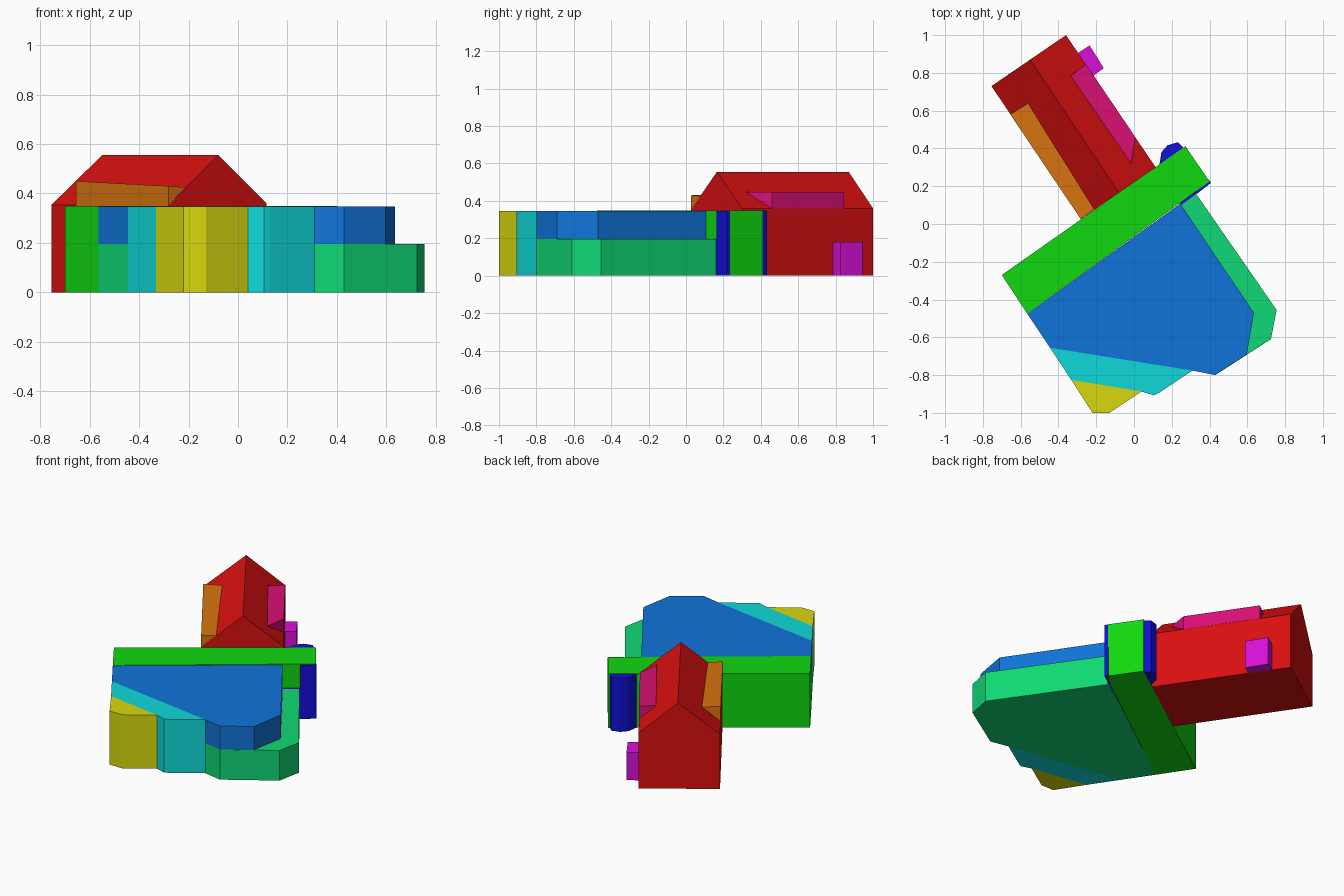
import bpy
import bmesh

if "Cube" in bpy.data.objects:
    bpy.data.objects.remove(bpy.data.objects["Cube"])


def material(name, r, g, b):
    m = bpy.data.materials.new(name)
    m.diffuse_color = (r, g, b, 1)
    m.use_nodes = True
    m.node_tree.nodes["Principled BSDF"].inputs["Base Color"].default_value = m.diffuse_color
    return m


HI, MID, LO = 0.69, 0.175, 0.005
RED = material("red", HI, LO, LO)
ORANGE = material("orange", HI, MID, LO)
YELLOW = material("yellow", HI, HI, LO)
GREEN = material("green", LO, HI, LO)
SEA_GREEN = material("sea green", LO, HI, MID)
CYAN = material("cyan", LO, HI, HI)
BLUE = material("blue", LO, MID, HI)
NAVY = material("deep blue", LO, LO, HI)
VIOLET = material("violet", HI, LO, HI)
PINK = material("pink", HI, LO, MID)


def finish(name, bm, mat):
    bmesh.ops.recalc_face_normals(bm, faces=bm.faces)
    mesh = bpy.data.meshes.new(name)
    bm.to_mesh(mesh)
    bm.free()
    mesh.materials.append(mat)
    obj = bpy.data.objects.new(name, mesh)
    bpy.context.collection.objects.link(obj)
    return obj


def prism(name, outline, z0, z1, mat):
    """Extrude a flat outline from z0 up to z1."""
    bm = bmesh.new()
    face = bm.faces.new([bm.verts.new((x, y, z0)) for x, y in outline])
    top = bmesh.ops.extrude_face_region(bm, geom=[face])["geom"]
    verts = [v for v in top if isinstance(v, bmesh.types.BMVert)]
    bmesh.ops.translate(bm, verts=verts, vec=(0, 0, z1 - z0))
    return finish(name, bm, mat)


def hull(name, points, mat):
    """Convex solid around a few corner points."""
    bm = bmesh.new()
    for p in points:
        bm.verts.new(p)
    bmesh.ops.convex_hull(bm, input=bm.verts)
    bmesh.ops.dissolve_limit(bm, angle_limit=0.02, verts=bm.verts, edges=bm.edges)
    return finish(name, bm, mat)


TOP, STEP = 0.347, 0.195      # flat roof and low step heights
WEST, EAST, RIDGE = 0.354, 0.36, 0.555

# Gabled wing: two gable ends of walls, eaves and ridge
gables = []
for west, east, ridge in (((-0.755, 0.73), (-0.36, 1.0), (-0.55, 0.87)),
                          ((-0.28, 0.027), (0.115, 0.30), (-0.08, 0.165))):
    gables += [(*west, 0), (*east, 0), (*west, WEST), (*east, EAST), (*ridge, RIDGE)]
hull("gabled_wing", gables, RED)

# Long shed dormer on the west slope
hull("west_dormer", [
    (-0.655, 0.58, 0.35), (-0.655, 0.58, 0.45), (-0.56, 0.64, 0.444),
    (-0.282, 0.026, 0.35), (-0.282, 0.026, 0.43), (-0.21, 0.078, 0.425)], ORANGE)

# East dormer with a slanted cheek
hull("east_dormer", [
    (-0.254, 0.846, EAST), (-0.254, 0.846, 0.448), (-0.335, 0.785, 0.448),
    (0.007, 0.46, EAST), (0.007, 0.46, 0.448), (-0.015, 0.32, 0.448)], PINK)

# Small box against the east wall
prism("side_box", [(-0.297, 0.905), (-0.235, 0.945), (-0.16, 0.825), (-0.216, 0.785)],
      0, 0.18, VIOLET)

# Long cross block
prism("cross_block", [(-0.70, -0.27), (-0.565, -0.475), (0.40, 0.225), (0.272, 0.412)],
      0, 0.35, GREEN)

# Rounded bay at the back of the cross block
prism("back_bay", [(0.135, 0.316), (0.145, 0.38), (0.178, 0.417), (0.233, 0.433),
                   (0.262, 0.405)], 0, 0.348, NAVY)

# Thin wall at the front of the cross block, lower part wider
prism("thin_wall_low", [(0.24, 0.108), (0.252, 0.092 + 0.01), (0.408, 0.218), (0.396, 0.236)],
      0, STEP, NAVY)
prism("thin_wall_high", [(0.325, 0.168), (0.336, 0.162), (0.408, 0.218), (0.396, 0.236)],
      STEP, TOP, NAVY)

# Low step and the main block above it
west_side = [(-0.565, -0.475), (-0.445, -0.655), (0.31, -0.776), (0.43, -0.80)]
prism("low_step", west_side + [(0.725, -0.61), (0.755, -0.455), (0.325, 0.165)],
      0, STEP, SEA_GREEN)
prism("main_block", west_side + [(0.597, -0.69), (0.635, -0.47), (0.245, 0.108)],
      STEP, TOP, BLUE)

# Front strip and front corner
prism("front_strip", [(-0.445, -0.655), (-0.332, -0.825), (0.04, -0.887), (0.105, -0.907),
                      (0.13, -0.895), (0.31, -0.776)], 0, TOP, CYAN)
prism("front_corner", [(-0.332, -0.825), (-0.22, -1.0), (-0.13, -1.0), (0.04, -0.887)],
      0, TOP, YELLOW)
